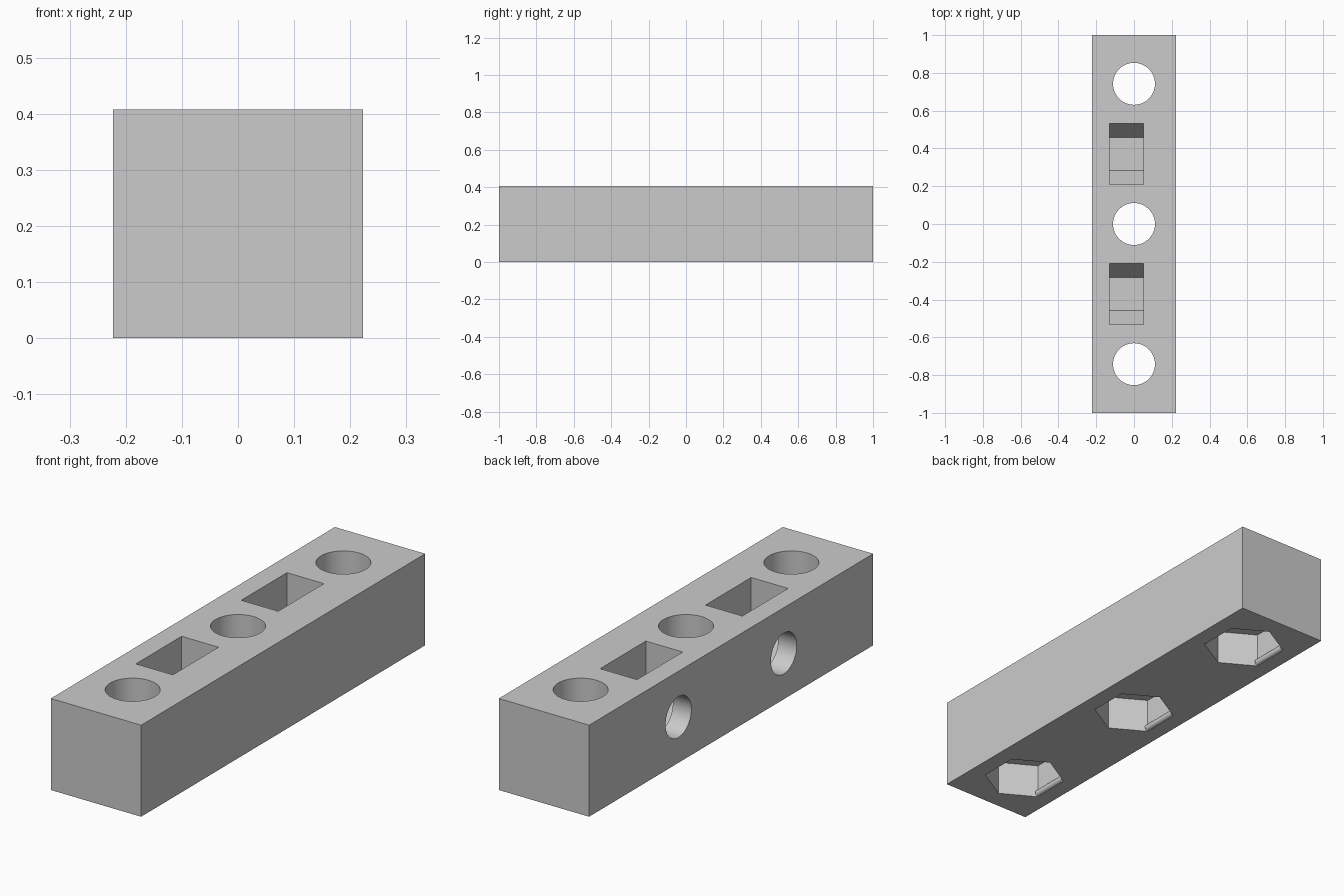
import bpy
import math
from mathutils import Euler

cube = bpy.data.objects.get("Cube")
if cube:
    bpy.data.objects.remove(cube, do_unlink=True)

WIDTH, LENGTH, HEIGHT = 0.445, 2.0, 0.408
PITCH = 0.742
MID = HEIGHT / 2
HEX_R = 0.174
HEX_FLAT = HEX_R * math.cos(math.pi / 6)

grey = bpy.data.materials.new("light_grey")
grey.use_nodes = True
colour = (0.6, 0.6, 0.6, 1)
grey.diffuse_color = colour
grey.node_tree.nodes["Principled BSDF"].inputs["Base Color"].default_value = colour


def box(name, size, loc):
    bpy.ops.mesh.primitive_cube_add(size=1, location=loc)
    ob = bpy.context.object
    ob.name = name
    ob.scale = size
    bpy.ops.object.transform_apply(location=False, rotation=False, scale=True)
    return ob


def prism(name, sides, radius, depth, loc, rot=(0, 0, 0)):
    bpy.ops.mesh.primitive_cylinder_add(vertices=sides, radius=radius, depth=depth,
                                        location=loc, rotation=Euler(rot))
    ob = bpy.context.object
    ob.name = name
    return ob


def cut(target, cutter):
    cutter.hide_render = True
    mod = target.modifiers.new("cut", "BOOLEAN")
    mod.operation = "DIFFERENCE"
    mod.solver = "EXACT"
    mod.object = cutter
    bpy.ops.object.select_all(action="DESELECT")
    bpy.context.view_layer.objects.active = target
    target.select_set(True)
    bpy.ops.object.modifier_apply(modifier=mod.name)
    bpy.data.objects.remove(cutter, do_unlink=True)


def finish(ob):
    bpy.ops.object.select_all(action="DESELECT")
    bpy.context.view_layer.objects.active = ob
    ob.select_set(True)
    bpy.ops.object.shade_smooth_by_angle(angle=math.radians(25))


block = box("block", (WIDTH, LENGTH, HEIGHT), (0, 0, MID))
block.data.materials.append(grey)

# Upright bolt holes with hexagonal nut pockets underneath
POCKET = 0.155
for y in (-PITCH, 0, PITCH):
    cut(block, prism("bolt_hole", 64, 0.111, 1, (0, y, MID)))
    cut(block, prism("nut_pocket", 6, HEX_R, 2 * POCKET, (0, y, 0)))

# Sideways bolt holes crossing nut slots that open at the top
SLOT_X, SLOT_W = -0.04, 0.182
HOLE_START, HOLE_END = -0.4, 0.12
for y in (-PITCH / 2, PITCH / 2):
    cut(block, prism("slot_nut_seat", 6, HEX_R, SLOT_W, (SLOT_X, y, MID),
                     (0, math.pi / 2, 0)))
    cut(block, box("nut_slot", (SLOT_W, 0.322, 0.4), (SLOT_X, y, MID + 0.2)))
    cut(block, prism("side_hole", 64, 0.091, HOLE_END - HOLE_START,
                     ((HOLE_START + HOLE_END) / 2, y, MID), (0, math.pi / 2, 0)))
finish(block)

# Small round ridges that hold the nuts in the bottom pockets
RIDGE_R = 0.015
for i, y in enumerate((-PITCH, 0, PITCH)):
    for side, label in ((-1, "right"), (1, "left")):
        ridge = prism(f"nut_ridge_{label}_{i + 1}", 24, RIDGE_R, HEX_R,
                      (side * HEX_FLAT, y, RIDGE_R + 0.001), (math.pi / 2, 0, 0))
        ridge.data.materials.append(grey)
        finish(ridge)
